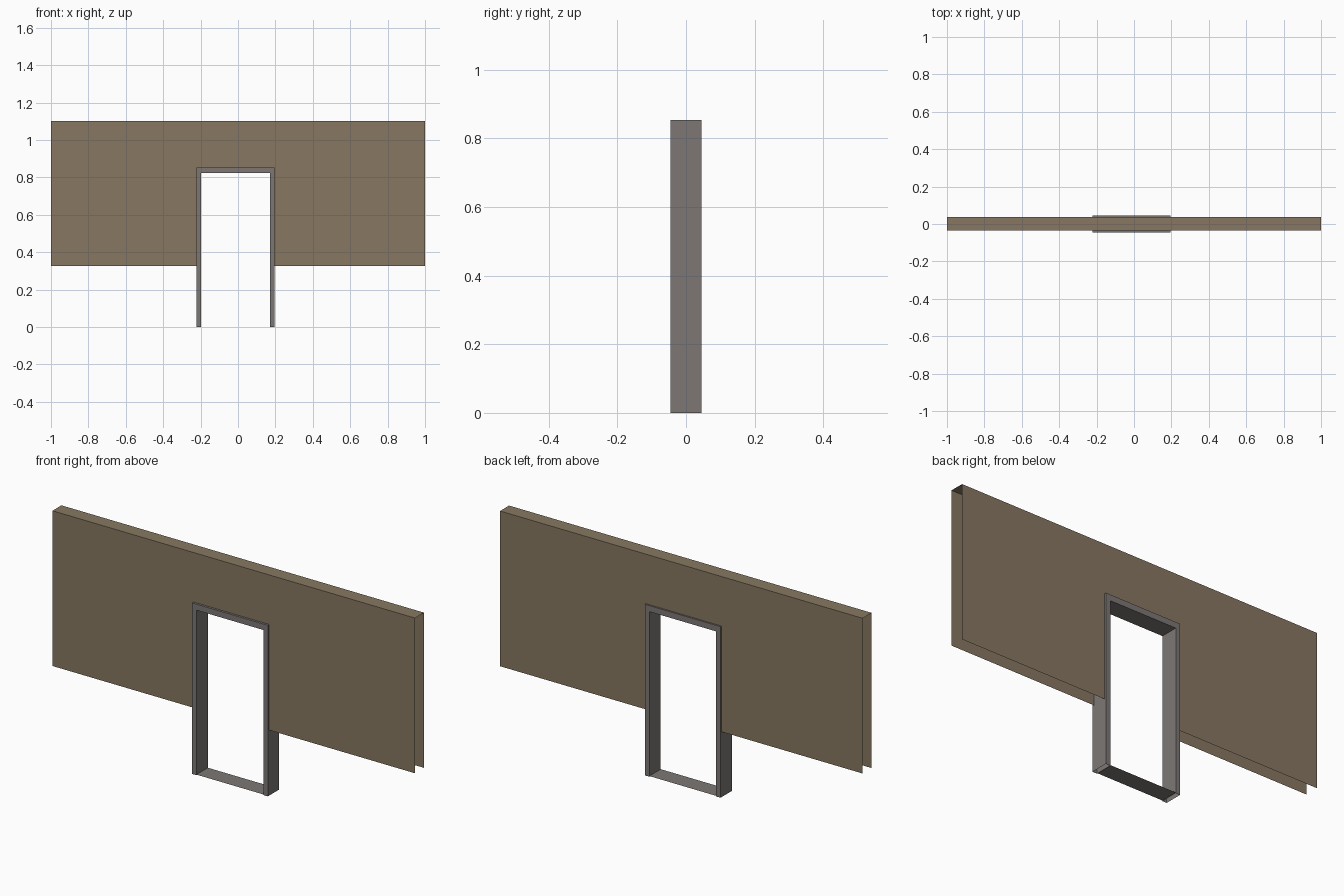
import bpy

if "Cube" in bpy.data.objects:
    bpy.data.objects.remove(bpy.data.objects["Cube"])


def material(name, rgb):
    m = bpy.data.materials.new(name)
    m.diffuse_color = (*rgb, 1)
    m.use_nodes = True
    m.node_tree.nodes["Principled BSDF"].inputs["Base Color"].default_value = m.diffuse_color
    return m


def sheet_shell(name, profile, y0, y1, sides, mat, extra=None):
    """Front and back sheets of an x-z profile (clockwise seen from the front),
    joined by strips along the listed profile edges only."""
    n = len(profile)
    verts = [(x, y, z) for y in (y0, y1) for x, z in profile]
    faces = [tuple(reversed(range(n))), tuple(range(n, 2 * n))]
    for i in sides:
        j = (i + 1) % n
        faces.append((i, j, n + j, n + i))
    if extra:
        k = len(verts)
        verts += extra
        faces.append(tuple(range(k, k + len(extra))))
    mesh = bpy.data.meshes.new(name)
    mesh.from_pydata(verts, [], faces)
    mesh.materials.append(mat)
    ob = bpy.data.objects.new(name, mesh)
    bpy.context.collection.objects.link(ob)
    return ob


def arch(x0, x1, top, ix0, ix1, itop, base):
    """Upside-down U outline."""
    return [(x0, base), (x0, top), (x1, top), (x1, base),
            (ix1, base), (ix1, itop), (ix0, itop), (ix0, base)]


brown = material("wall brown", (0.243, 0.187, 0.122))
grey = material("frame grey", (0.205, 0.187, 0.179))

# Door frame outline
L, R, H = -0.222, 0.196, 0.853
IL, IR, IH = -0.198, 0.171, 0.823
D = 0.045

# Wall: front and back sheets plus top cap, open ends and underside
sheet_shell("wall", arch(-1, 1, 1.10, L, R, H, 0.326),
            -0.034, 0.037, [1], brown)

# Door frame: hollow jambs and head open underneath, with a thin sill sheet
S = 0.003
sill = [(IL, -D, S), (IR, -D, S), (IR, D, S), (IL, D, S)]
sheet_shell("door_frame", arch(L, R, H, IL, IR, IH, 0.0),
            -D, D, [0, 1, 2, 4, 5, 6], grey, sill)
